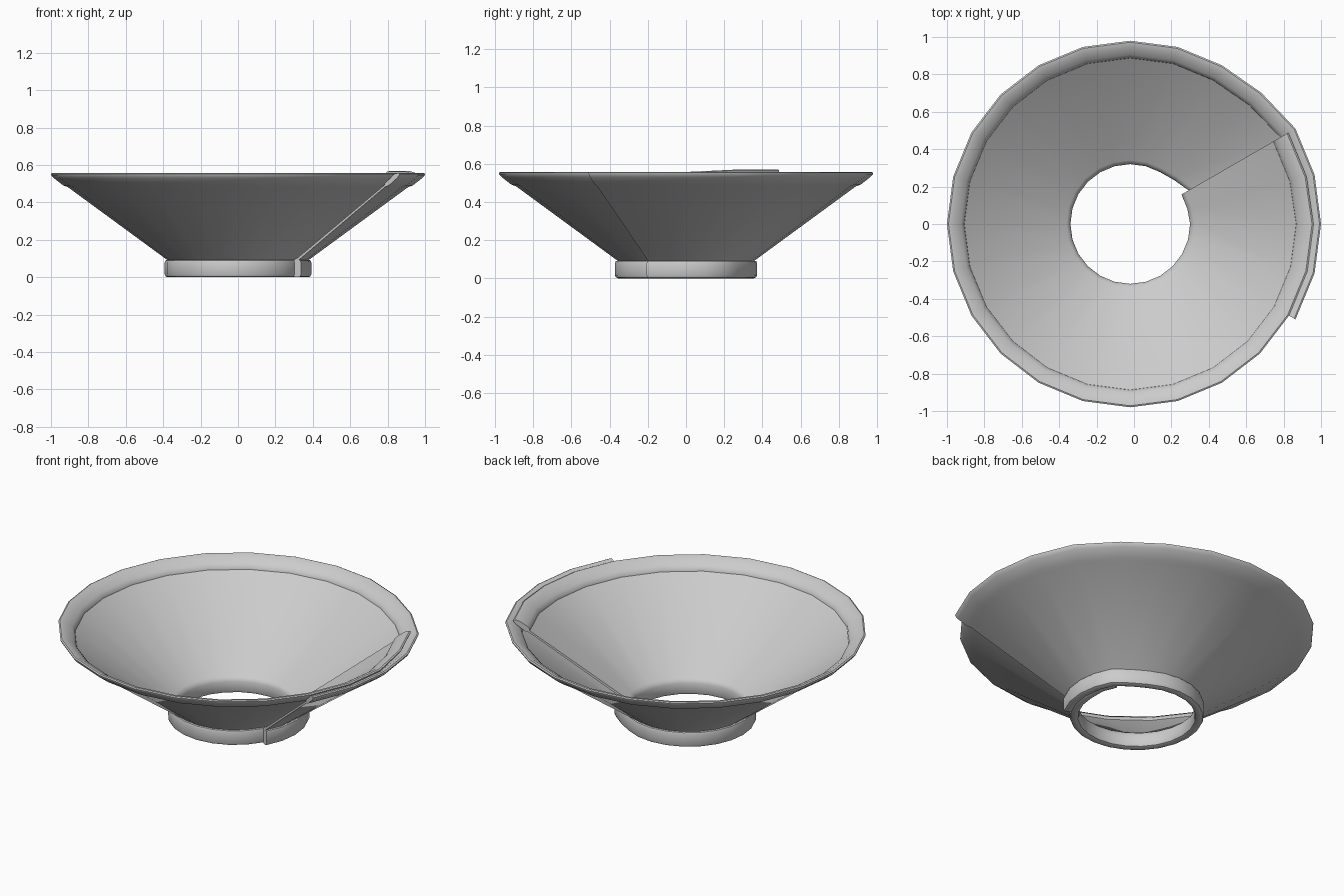
import bpy, bmesh
from math import radians, cos, sin

cube = bpy.data.objects.get("Cube")
if cube:
    bpy.data.objects.remove(cube, do_unlink=True)

# Plain grey plastic
grey = bpy.data.materials.new("light_grey_plastic")
grey.use_nodes = True
color = (0.6, 0.6, 0.6, 1)
grey.diffuse_color = color
grey.node_tree.nodes["Principled BSDF"].inputs["Base Color"].default_value = color

# Cross-section (radius, height): neck collar, thin cone wall, padded rim
collar_outside = [(.32, .018), (.326, .005), (.338, 0), (.356, 0), (.367, .005),
                  (.372, .016), (.372, .078), (.368, .09), (.358, .092)]
rim = [(.89, .482), (.915, .491), (.965, .53), (.978, .545), (.98, .553),
       (.972, .557), (.95, .553), (.905, .523), (.89, .507), (.887, .493)]
collar_inside = [(.356, .107), (.342, .101), (.328, .09), (.32, .072)]
profile = collar_outside + rim + collar_inside

STEP, START, END = 15, -30, 390   # the wrap overlaps itself by a sixth turn


def wrap_offset(deg):
    """Radial and vertical shift that keeps the overlapping ends apart."""
    if deg <= 30:
        return .04, 0
    if deg == 45:
        return .012, 0
    if deg >= 375:
        return -.004, .012
    return 0, 0


# Sweep the section around the axis
bm = bmesh.new()
rings = []
for deg in range(START, END + 1, STEP):
    a = radians(deg)
    dr, dz = wrap_offset(deg)
    rings.append([bm.verts.new(((r + dr) * cos(a) - .02, (r + dr) * sin(a), z + dz))
                  for r, z in profile])
n = len(profile)
for near, far in zip(rings, rings[1:]):
    for i in range(n):
        j = (i + 1) % n
        bm.faces.new((near[i], far[i], far[j], near[j]))

# Close both free ends
bm.faces.new(rings[0])
bm.faces.new(rings[-1][::-1])
bmesh.ops.recalc_face_normals(bm, faces=bm.faces)

mesh = bpy.data.meshes.new("wrapped_cone")
bm.to_mesh(mesh)
bm.free()
mesh.materials.append(grey)
cone = bpy.data.objects.new("wrapped_cone", mesh)
bpy.context.collection.objects.link(cone)

bpy.ops.object.select_all(action='DESELECT')
cone.select_set(True)
bpy.context.view_layer.objects.active = cone
bpy.ops.object.shade_smooth_by_angle(angle=radians(35))
